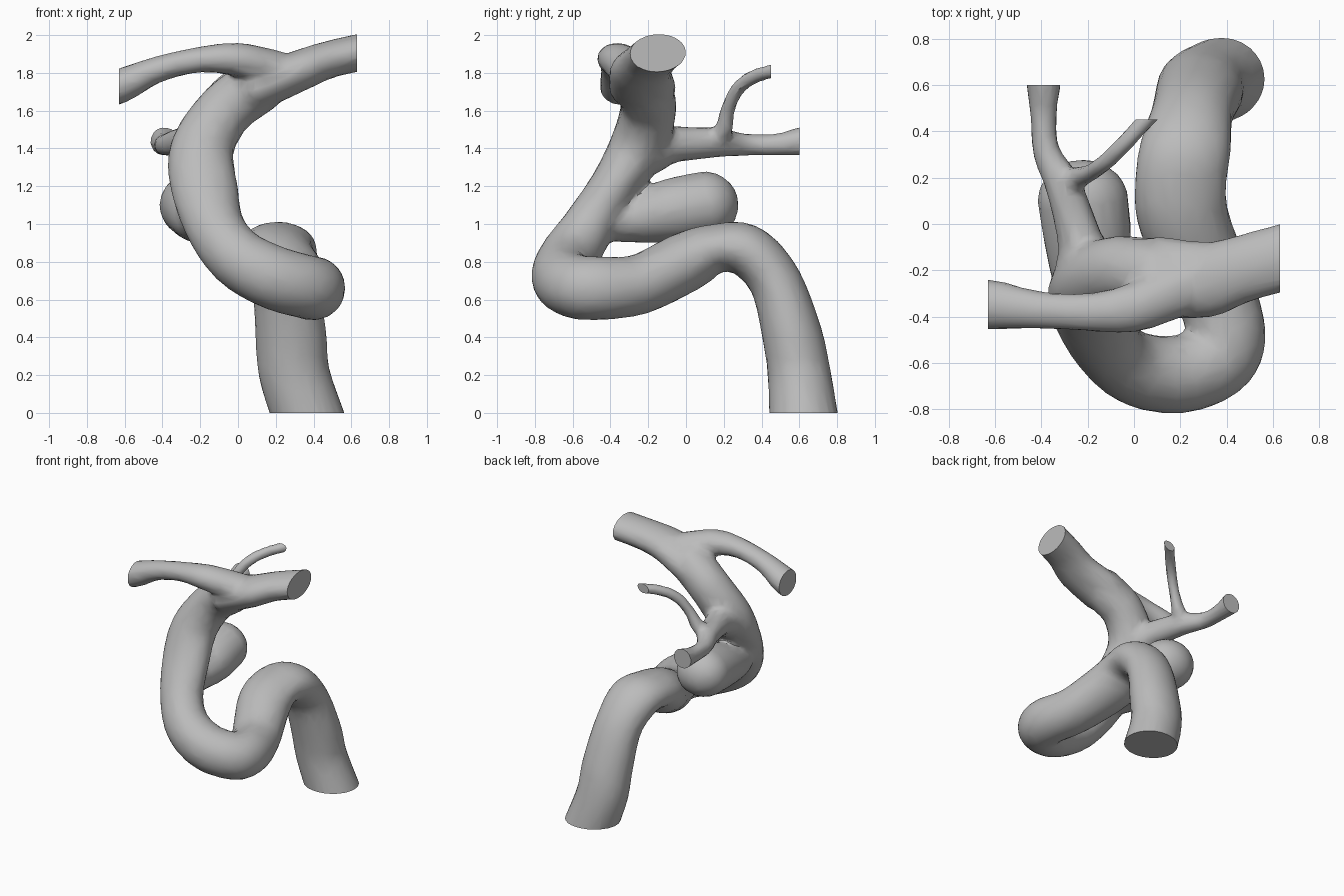
import bpy
import bmesh
from mathutils import Vector, Matrix

default = bpy.data.objects.get("Cube")
if default:
    bpy.data.objects.remove(default, do_unlink=True)

grey = bpy.data.materials.new("plain grey")
grey.use_nodes = True
color = (0.5, 0.5, 0.5, 1)
grey.diffuse_color = color
grey.node_tree.nodes["Principled BSDF"].inputs["Base Color"].default_value = color


def catmull(a, b, c, d, t):
    """Point on a smooth curve between b and c."""
    return (b * 2 + (c - a) * t + (a * 2 - b * 5 + c * 4 - d) * t ** 2
            + (b * 3 - a - c * 3 + d) * t ** 3) * 0.5


def sweep(bm, points, wide_x=1, wide_y=1, steps=9):
    """Sweep a ball along a smooth path of x, y, z, radius and optional x radius."""
    path = [Vector(p if len(p) == 5 else (*p, p[-1])) for p in points]
    path = [path[0] * 2 - path[1]] + path + [path[-1] * 2 - path[-2]]
    for i in range(len(path) - 3):
        for s in range(steps + 1):
            x, y, z, radius, radius_x = catmull(*path[i:i + 4], s / steps)
            size = Matrix.Diagonal((radius_x * wide_x, radius * wide_y, radius, 1))
            bmesh.ops.create_icosphere(bm, subdivisions=3, radius=1,
                                       matrix=Matrix.Translation((x, y, z)) @ size)


# Main vessel: up from the floor, over the hump, round the front bend, up the trunk
main_vessel = [
    (0.4, 0.63, -0.1, 0.19), (0.3, 0.6, 0.2, 0.17, 0.19), (0.28, 0.56, 0.42, 0.16, 0.19),
    (0.25, 0.47, 0.7, 0.14, 0.18), (0.22, 0.32, 0.86, 0.14, 0.2), (0.2, 0.15, 0.87, 0.13, 0.2),
    (0.22, 0, 0.8, 0.16, 0.2), (0.33, -0.25, 0.68, 0.16, 0.18),
    (0.4, -0.47, 0.66, 0.17), (0.35, -0.59, 0.67, 0.17), (0.18, -0.65, 0.72, 0.17),
    (0, -0.62, 0.82, 0.16), (-0.12, -0.52, 0.98, 0.14, 0.16),
    (-0.18, -0.38, 1.2, 0.13, 0.18), (-0.19, -0.26, 1.4, 0.15, 0.17),
    (-0.07, -0.2, 1.6, 0.15), (0.1, -0.22, 1.73, 0.15),
]

# Upper fork, towards either side
left_fork = [
    (0.1, -0.23, 1.72, 0.12), (0.32, -0.24, 1.81, 0.11),
    (0.48, -0.19, 1.87, 0.1), (0.7, -0.13, 1.92, 0.1),
]
right_fork = [
    (0.2, -0.28, 1.82, 0.1), (0, -0.36, 1.87, 0.09), (-0.2, -0.38, 1.87, 0.07),
    (-0.42, -0.37, 1.82, 0.07), (-0.6, -0.35, 1.74, 0.09), (-0.7, -0.35, 1.7, 0.09),
]

# Rounded sac behind the trunk
rear_sac = [
    (-0.15, -0.45, 1.02, 0.11), (-0.2, -0.27, 1.03, 0.13),
    (-0.2, -0.08, 1.07, 0.17), (-0.22, 0.1, 1.1, 0.18),
]

# Rear branch and the thin twig rising from it
rear_branch = [
    (-0.2, -0.2, 1.4, 0.14), (-0.23, -0.08, 1.42, 0.1), (-0.3, 0.15, 1.43, 0.08),
    (-0.38, 0.32, 1.42, 0.06), (-0.39, 0.48, 1.42, 0.06), (-0.39, 0.63, 1.44, 0.08),
]
twig = [
    (-0.29, 0.15, 1.45, 0.06), (-0.24, 0.2, 1.5, 0.05), (-0.19, 0.22, 1.6, 0.04),
    (-0.12, 0.27, 1.71, 0.04), (-0.03, 0.36, 1.78, 0.04), (0.1, 0.5, 1.82, 0.04),
]

mesh = bpy.data.meshes.new("branching_vessel")
bm = bmesh.new()
for part in (main_vessel, rear_branch, twig):
    sweep(bm, part)
sweep(bm, left_fork, wide_y=1.5)
sweep(bm, right_fork, wide_y=1.2)
sweep(bm, rear_sac, wide_x=1.1)
bm.to_mesh(mesh)
bm.free()
vessel = bpy.data.objects.new("branching_vessel", mesh)
bpy.context.collection.objects.link(vessel)

# Fuse the sweeps into one skin, soften the joints and thin out the facets
fuse = vessel.modifiers.new("fuse", "REMESH")
fuse.mode = "VOXEL"
fuse.voxel_size = 0.016
soften = vessel.modifiers.new("soften", "SMOOTH")
soften.factor = 0.5
soften.iterations = 12
thin = vessel.modifiers.new("thin", "DECIMATE")
thin.ratio = 0.08
graph = bpy.context.evaluated_depsgraph_get()
skin = bpy.data.meshes.new_from_object(vessel.evaluated_get(graph))
vessel.modifiers.clear()
vessel.data = skin

# Slice every open end flat: plane point, outward direction, lowest height affected
cuts = [
    ((0, 0, 0), (0, 0, -1), -1),
    ((0.63, 0, 0), (1, 0, 0), 1.5),
    ((-0.63, 0, 0), (-1, 0, 0), 1.5),
    ((0, 0.6, 0), (0, 1, 0), 1.2),
    ((0, 0.45, 0), (0, 1, 0), 1.6),
]
bm = bmesh.new()
bm.from_mesh(skin)
for point, outward, lowest in cuts:
    faces = [f for f in bm.faces if f.calc_center_median().z > lowest]
    edges = {e for f in faces for e in f.edges}
    verts = {v for f in faces for v in f.verts}
    bmesh.ops.bisect_plane(bm, geom=[*verts, *edges, *faces], plane_co=point,
                           plane_no=outward, clear_outer=True)
    rim = [e for e in bm.edges if e.is_boundary]
    bmesh.ops.holes_fill(bm, edges=rim, sides=0)
bmesh.ops.recalc_face_normals(bm, faces=bm.faces)
bm.to_mesh(skin)
bm.free()

skin.materials.clear()
skin.materials.append(grey)
bpy.ops.object.select_all(action="DESELECT")
vessel.select_set(True)
bpy.context.view_layer.objects.active = vessel
bpy.ops.object.shade_smooth_by_angle(angle=0.6)
